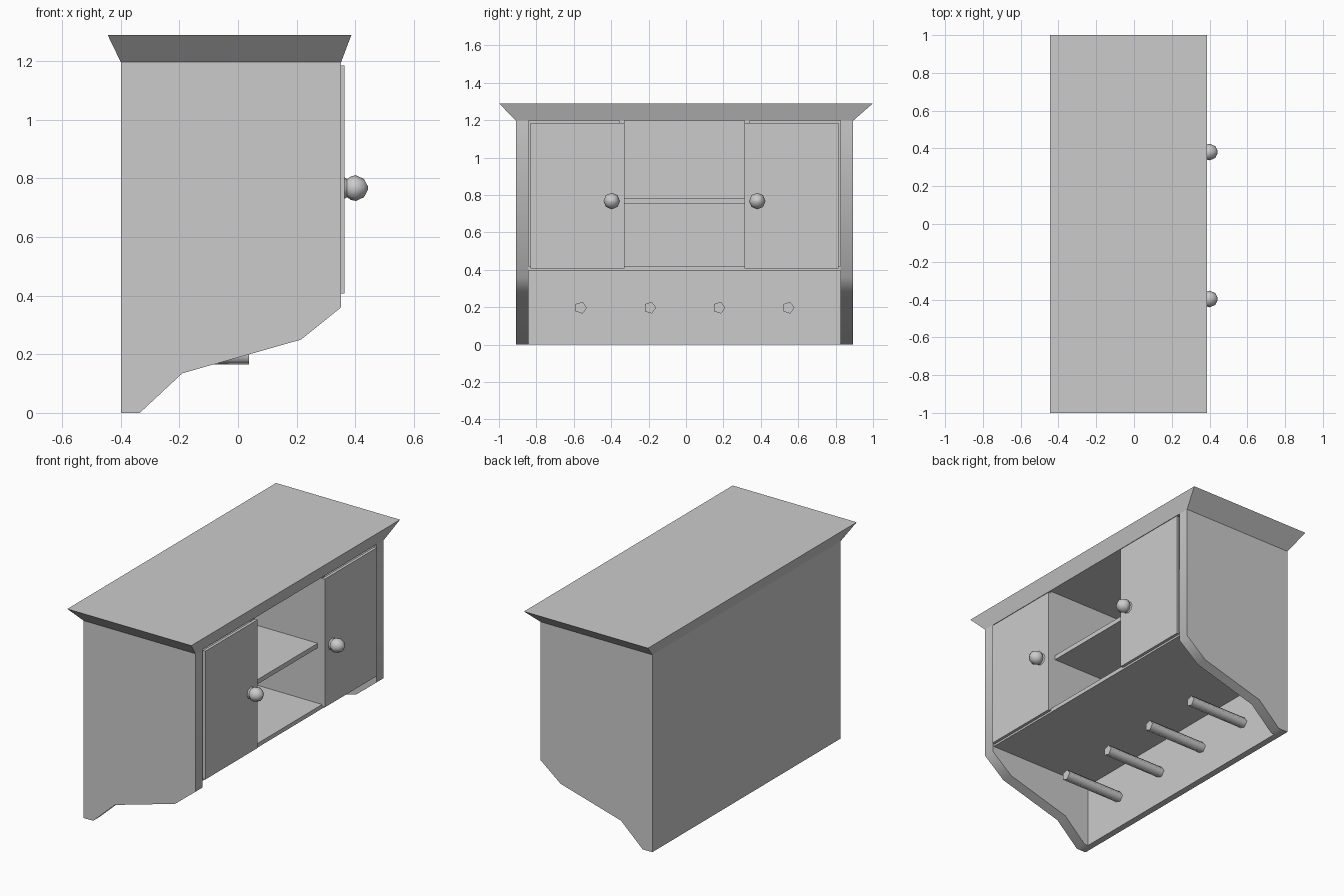
import bpy, bmesh, math
from mathutils import Matrix

if "Cube" in bpy.data.objects:
    bpy.data.objects.remove(bpy.data.objects["Cube"])

CY = -0.008  # the carcass sits slightly off the crown's centre


def finish(name, bm, smooth=None):
    bmesh.ops.recalc_face_normals(bm, faces=bm.faces)
    me = bpy.data.meshes.new(name)
    bm.to_mesh(me)
    bm.free()
    ob = bpy.data.objects.new(name, me)
    bpy.context.collection.objects.link(ob)
    if smooth:
        bpy.ops.object.select_all(action='DESELECT')
        ob.select_set(True)
        bpy.context.view_layer.objects.active = ob
        bpy.ops.object.shade_smooth_by_angle(angle=math.radians(smooth))
    return ob


def box(name, x0, x1, y0, y1, z0, z1):
    bm = bmesh.new()
    bmesh.ops.create_cube(bm, size=1)
    for v in bm.verts:
        v.co = ((x0 + x1) / 2 + v.co.x * (x1 - x0),
                (y0 + y1) / 2 + v.co.y * (y1 - y0),
                (z0 + z1) / 2 + v.co.z * (z1 - z0))
    return finish(name, bm)


def loft(name, loops, smooth=None):
    """Bridge matching vertex loops and cap both ends."""
    bm = bmesh.new()
    rings = [[bm.verts.new(p) for p in loop] for loop in loops]
    for a, b in zip(rings, rings[1:]):
        n = len(a)
        for i in range(n):
            bm.faces.new((a[i], a[(i + 1) % n], b[(i + 1) % n], b[i]))
    bm.faces.new(rings[0])
    bm.faces.new(rings[-1])
    return finish(name, bm, smooth)


def ring(x, y, z, r, n):
    return [(x, y + r * math.cos(2 * math.pi * i / n),
             z + r * math.sin(2 * math.pi * i / n)) for i in range(n)]


def rect(x0, x1, y0, y1, z):
    return [(x0, y0, z), (x1, y0, z), (x1, y1, z), (x0, y1, z)]


# flared crown with solid top
loft("crown", [rect(-0.40, 0.352, CY - 0.902, CY + 0.902, 1.197),
               rect(-0.445, 0.387, -1, 1, 1.29)])

# back panel, cabinet floor
box("back_panel", -0.40, -0.36, CY - 0.84, CY + 0.84, 0, 1.197)
box("cabinet_floor", -0.37, 0.345, CY - 0.835, CY + 0.835, 0.395, 0.42)

profile = [(-0.40, 0), (-0.335, 0), (-0.19, 0.135), (0.215, 0.25),
           (0.352, 0.36), (0.352, 1.197), (-0.40, 1.197)]
knob_profile = [(0.355, 0.02), (0.364, 0.036), (0.372, 0.031), (0.385, 0.04),
                (0.402, 0.044), (0.43, 0.031), (0.443, 0.006)]

# mirrored parts: side panels, dividers, doors, knobs
for s, side in ((-1, "left"), (1, "right")):
    def span(a, b):
        return sorted((CY + s * a, CY + s * b))
    loft(side + "_side_panel",
         [[(x, CY + s * d, z) for x, z in profile] for d in (0.833, 0.902)], 55)
    box(side + "_divider", -0.37, 0.345, *span(0.322, 0.35), 0.41, 1.197)
    box(side + "_door", 0.345, 0.363, *span(0.322, 0.823), 0.407, 1.185)
    loft(side + "_knob", [ring(x, CY + s * 0.389, 0.767, r, 8)
                          for x, r in knob_profile], 60)

# middle shelf
box("shelf", -0.37, 0.315, CY - 0.325, CY + 0.325, 0.755, 0.783)

# row of five-sided pegs
for i in range(4):
    y = CY + 0.37 * (i - 1.5)
    loft("peg_%d" % (i + 1), [ring(-0.37, y, 0.197, 0.033, 5),
                              ring(0.037, y, 0.197, 0.033, 5)], 75)
